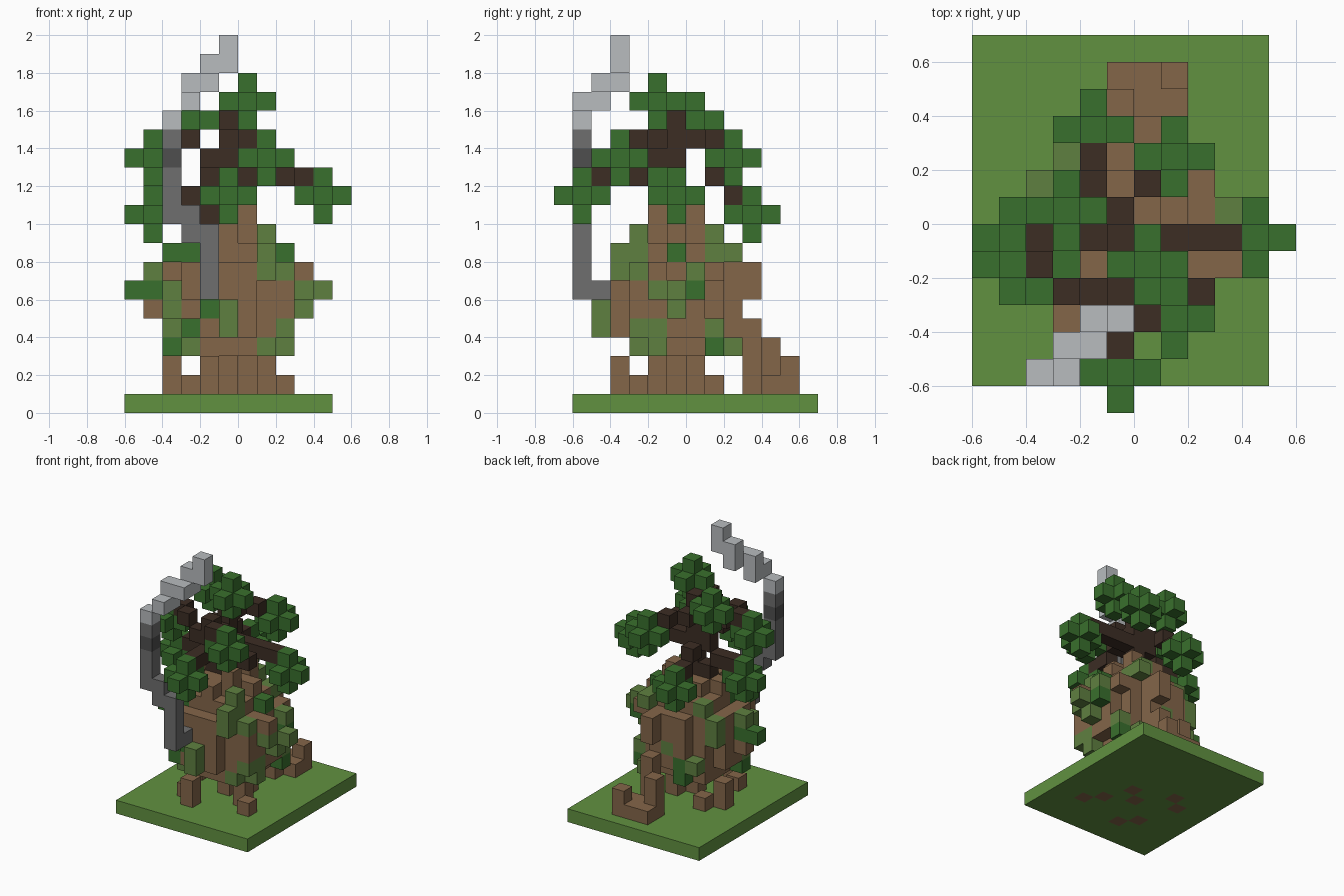
import bpy, bmesh
from mathutils import Vector

default_cube = bpy.data.objects.get("Cube")
if default_cube:
    bpy.data.objects.remove(default_cube, do_unlink=True)

UNIT = 0.1
SIDES = [Vector(d) for d in ((1, 0, 0), (-1, 0, 0), (0, 1, 0), (0, -1, 0), (0, 0, 1), (0, 0, -1))]


def linear(channel):
    c = channel / 255
    return c / 12.92 if c <= 0.04045 else ((c + 0.055) / 1.055) ** 2.4


def make_material(name, *rgb):
    mat = bpy.data.materials.new(name)
    mat.use_nodes = True
    colour = (*[linear(c) for c in rgb], 1)
    mat.diffuse_color = colour
    shader = next(n for n in mat.node_tree.nodes if n.type == 'BSDF_PRINCIPLED')
    shader.inputs["Base Color"].default_value = colour
    return mat


grass = make_material("grass_green", 97, 145, 64)
bark = make_material("bark_brown", 132, 102, 73)
wood = make_material("dark_wood", 60, 45, 36)
leaf = make_material("leaf_green", 57, 112, 45)
moss = make_material("moss_green", 95, 128, 64)
stone = make_material("grey", 110, 110, 110)
charcoal = make_material("charcoal", 78, 78, 78)
silver = make_material("light_grey", 184, 188, 191)

# Every block is a grid cell holding its part name and material
cells = {}


def fill(part, mat, start, end=None):
    end = end or start
    for x in range(start[0], end[0] + 1):
        for y in range(start[1], end[1] + 1):
            for z in range(start[2], end[2] + 1):
                cells[x, y, z] = (part, mat)


def scatter(part, mat, *spots):
    for spot in spots:
        fill(part, mat, spot)


def column(part, mat, x, y, bottom, top):
    fill(part, mat, (x, y, bottom), (x, y, top))


def leaf_cluster(part, *centre):
    fill(part, leaf, centre)
    for side in SIDES:
        fill(part, leaf, tuple(int(c + s) for c, s in zip(centre, side)))


def build(part):
    """Join the outer faces of all blocks of one part into a mesh."""
    bm = bmesh.new()
    used = []
    for cell, (owner, mat) in cells.items():
        if owner != part:
            continue
        if mat not in used:
            used.append(mat)
        for side in SIDES:
            near = tuple(int(c + s) for c, s in zip(cell, side))
            if near in cells:
                continue
            middle = Vector(cell) + Vector((0.5, 0.5, 0.5)) + side / 2
            u = Vector((side.y, side.z, side.x)) / 2
            v = side.cross(u)
            corners = (u + v, v - u, -u - v, u - v)
            face = bm.faces.new([bm.verts.new((middle + c) * UNIT) for c in corners])
            face.material_index = used.index(mat)
    bmesh.ops.remove_doubles(bm, verts=bm.verts, dist=UNIT / 100)
    mesh = bpy.data.meshes.new(part)
    bm.to_mesh(mesh)
    bm.free()
    for mat in used:
        mesh.materials.append(mat)
    bpy.context.collection.objects.link(bpy.data.objects.new(part, mesh))


# Grass slab
fill("ground_slab", grass, (-6, -6, 0), (4, 6, 0))

# Rounded body, one disc of blocks per level
for level, radius in enumerate((2.9, 3.2, 3.2, 3.2, 3.2, 2.9, 2), start=3):
    for dx in range(-3, 4):
        for dy in range(-3, 4):
            if dx * dx + dy * dy <= radius * radius:
                fill("body", bark, (dx - 1, dy - 1, level))

# Knobs and bumps on the body
scatter("body", bark, (0, -2, 10), (0, 0, 10), (3, -2, 7), (-5, -1, 5), (-3, -4, 7),
        (2, 1, 7), (2, -3, 6), (2, -3, 5), (-3, -4, 6))
fill("body", bark, (0, 3, 6), (0, 3, 7))

# Moss and leaf patches
scatter("body", moss, (-5, -1, 7), (-4, -3, 6), (-4, -3, 5), (-4, -2, 4), (-3, -3, 3),
        (1, -3, 3), (2, -2, 3), (2, -2, 4), (2, -3, 4), (3, -1, 5), (3, -2, 6),
        (4, -1, 6), (3, 0, 7), (2, -3, 7), (1, -4, 7), (1, -4, 8), (1, -3, 8),
        (1, -3, 9), (0, 1, 9), (1, 1, 8), (1, 2, 8), (2, 1, 4), (1, 2, 3),
        (-4, 1, 7), (-4, 1, 6), (-3, 1, 8), (-3, 2, 4), (-1, 2, 5))
column("body", moss, -1, -5, 4, 5)
scatter("body", leaf, (-6, -1, 6), (-5, -1, 6), (-4, -3, 8), (-3, -3, 8), (-3, -2, 8),
        (-2, -4, 5), (-3, -4, 4), (-4, -2, 3), (2, -1, 8), (3, 0, 6), (2, 1, 3),
        (-2, 2, 3), (-2, 2, 4))

# Roots going down through the slab
for x, y, top in ((0, 0, 2), (-1, -1, 2), (1, -2, 2), (-2, -4, 2), (-4, 0, 2),
                  (2, -3, 1), (-3, 1, 1), (-3, -3, 1)):
    column("roots", bark, x, y, 0, top)

# Large curling root at the back
fill("back_root", bark, (-1, 4, 1), (1, 5, 1))
column("back_root", bark, 1, 5, 1, 2)
column("back_root", bark, -1, 4, 1, 3)
column("back_root", bark, 0, 3, 1, 4)

# Leaf clusters at the branch tips
leaf_cluster("crown_leaves", 0, -2, 16)
leaf_cluster("upper_right_leaves", -3, 0, 15)
leaf_cluster("right_leaves", -5, -2, 13)
leaf_cluster("lower_right_leaves", -5, -1, 10)
leaf_cluster("left_leaves", 4, -1, 11)
leaf_cluster("front_left_leaves", 1, -4, 13)
leaf_cluster("front_leaves", -1, -6, 11)
leaf_cluster("back_left_leaves", 1, 2, 13)
leaf_cluster("back_right_leaves", -2, 3, 10)

# Dark trunk and branches
column("trunk", wood, -1, -1, 10, 15)
column("trunk", wood, -2, -1, 12, 13)
fill("left_branch", wood, (0, -1, 12), (3, -1, 12))
scatter("left_branch", wood, (2, -3, 12))
scatter("lower_right_branch", wood, (-2, -1, 10), (-3, -1, 11), (-4, -1, 11))
scatter("right_branch", wood, (-1, -2, 13), (-1, -3, 13), (-2, -3, 13), (-3, -3, 14), (-4, -2, 14))
scatter("front_branch", wood, (-1, -3, 14), (0, -4, 14), (-1, -4, 12), (-1, -5, 12))
scatter("back_branch", wood, (-1, 0, 14), (0, 1, 14), (-2, 1, 12), (-2, 2, 11))

# Scythe handle
column("handle", stone, -4, -6, 10, 14)
scatter("handle", charcoal, (-4, -6, 13))
scatter("handle", stone, (-3, -6, 10), (-3, -6, 9), (-2, -5, 6))
column("handle", stone, -2, -6, 6, 9)

# Stepped blade
scatter("blade", silver, (-4, -6, 15), (-3, -6, 16))
for x, y, bottom in ((-3, -5, 16), (-2, -4, 17), (-1, -4, 18)):
    column("blade", silver, x, y, bottom, bottom + 1)
scatter("blade", silver, (-2, -5, 17))

for part_name in sorted({owner for owner, mat in cells.values()}):
    build(part_name)
